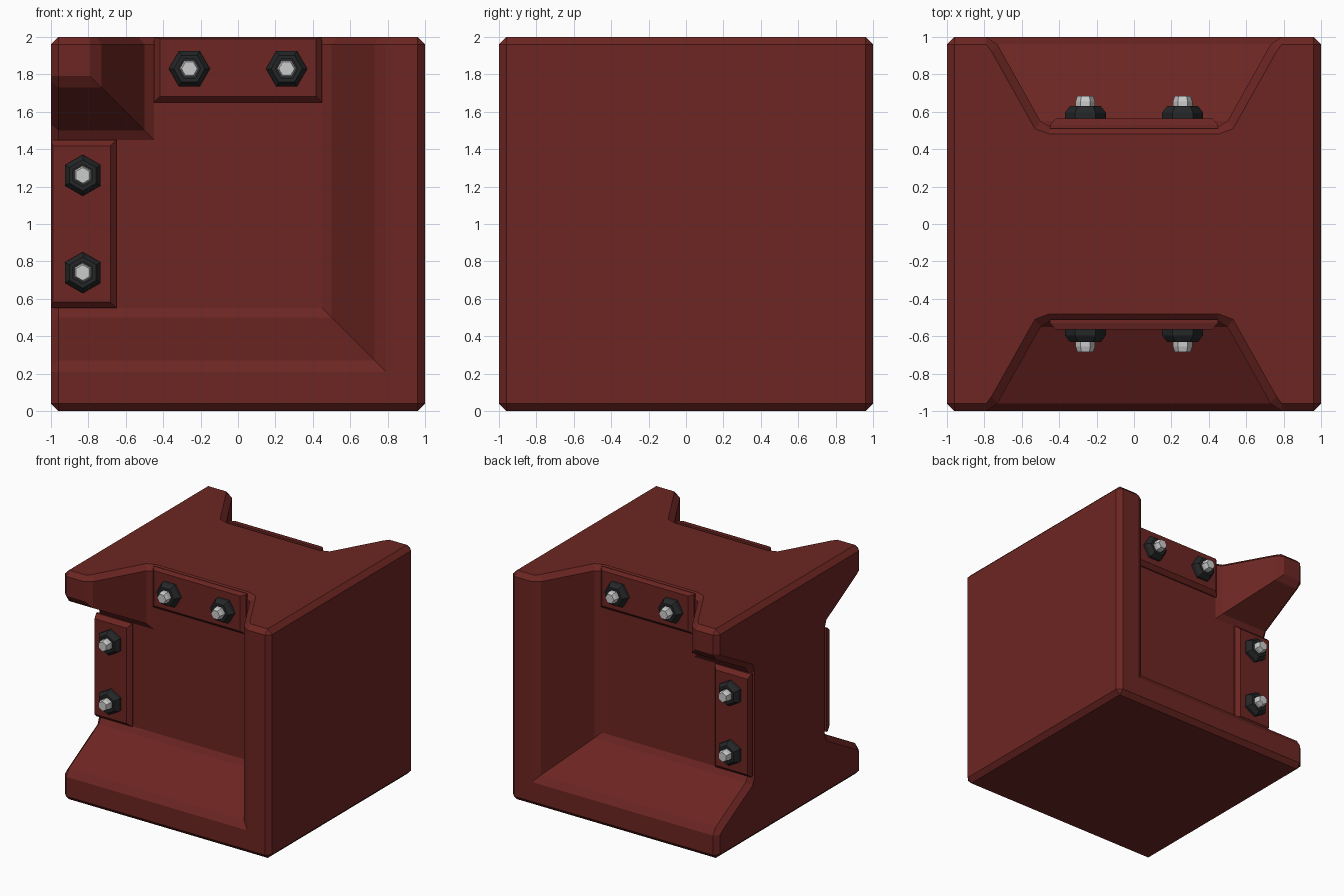
import bpy, bmesh, math
from mathutils import Vector

if "Cube" in bpy.data.objects:
    bpy.data.objects.remove(bpy.data.objects["Cube"])


def material(name, rgb):
    m = bpy.data.materials.new(name)
    m.diffuse_color = (*rgb, 1)
    m.use_nodes = True
    m.node_tree.nodes["Principled BSDF"].inputs["Base Color"].default_value = m.diffuse_color
    return m


RED = material("red_paint", (0.15, 0.019, 0.016))
BLACK = material("black_metal", (0.018, 0.019, 0.02))
STEEL = material("steel", (0.55, 0.55, 0.55))


def finish(name, bm, mat):
    bmesh.ops.recalc_face_normals(bm, faces=bm.faces)
    me = bpy.data.meshes.new(name)
    bm.to_mesh(me)
    bm.free()
    me.materials.append(mat)
    ob = bpy.data.objects.new(name, me)
    bpy.context.collection.objects.link(ob)
    return ob


def loft(name, rings, mat):
    """Join equal-length rings of points and cap both ends."""
    bm = bmesh.new()
    vs = [[bm.verts.new(p) for p in r] for r in rings]
    n = len(vs[0])
    for a, b in zip(vs, vs[1:]):
        for i in range(n):
            bm.faces.new((a[i], a[(i + 1) % n], b[(i + 1) % n], b[i]))
    bm.faces.new(vs[0])
    bm.faces.new(vs[-1])
    return finish(name, bm, mat)


# Recess profile: distance from the centre -> depth of the surface
C = 0.04
DEPTH = {0.45: 0.52, 0.50: 0.55, 0.73: 0.96, 0.79: 1.0, 0.96: 1.0}
COORDS = [-t for t in reversed(DEPTH)] + list(DEPTH)
N = len(COORDS)


def prof(t):
    return DEPTH.get(t, 0.52)


def height(x, z):
    # right rib, bottom rib, and the upper left corner block
    return max(prof(x), prof(-z), min(prof(-x), prof(z)))


def shifted(t):
    return t + math.copysign(0.03, t) if abs(t) in (0.5, 0.73) else t


def half(bm, s):
    """One recessed face with its chamfer; returns the outer ring."""
    g = [[bm.verts.new((x, s * height(x, z), z + 1)) for z in COORDS] for x in COORDS]
    for i in range(N - 1):
        for j in range(N - 1):
            a, b, c, d = g[i][j], g[i + 1][j], g[i + 1][j + 1], g[i][j + 1]
            bm.faces.new((a, b, d))
            bm.faces.new((b, c, d))
    r = range(N)
    sides = [([(i, 0) for i in r], (0, -1)), ([(N - 1, j) for j in r], (1, 0)),
             ([(i, N - 1) for i in reversed(r)], (0, 1)), ([(0, j) for j in reversed(r)], (-1, 0))]
    inner, ring = [], []
    for cells, (dx, dz) in sides:
        for i, j in cells:
            x, z = COORDS[i], COORDS[j]
            y = s * (height(x, z) - C)
            px = dx if dx else shifted(x)
            pz = dz if dz else shifted(z)
            inner.append(g[i][j])
            ring.append(bm.verts.new((px, y, pz + 1)))
    n = len(ring)
    for k in range(n):
        m = (k + 1) % n
        if inner[k] == inner[m]:
            bm.faces.new((inner[k], ring[m], ring[k]))
        else:
            bm.faces.new((inner[k], inner[m], ring[m], ring[k]))
    return ring


# Body: two mirrored recessed faces joined by the side walls
bm = bmesh.new()
f, b = half(bm, -1), half(bm, 1)
for k in range(len(f)):
    m = (k + 1) % len(f)
    bm.faces.new((f[k], f[m], b[m], b[k]))
bmesh.ops.recalc_face_normals(bm, faces=bm.faces)
bmesh.ops.dissolve_limit(bm, angle_limit=0.005, verts=bm.verts, edges=bm.edges)
finish("block_body", bm, RED)


def rect(x0, x1, z0, z1, y):
    return [(x0, y, z0), (x1, y, z0), (x1, y, z1), (x0, y, z1)]


def hexagon(x, z, r, y, turn):
    return [(x + r * math.cos(k * math.pi / 3 + turn), y,
             z + r * math.sin(k * math.pi / 3 + turn)) for k in range(6)]


def bolt(x, z, s, turn, label):
    # chamfered nut and the threaded end standing out of it
    loft("nut_" + label, [hexagon(x, z, r, s * y, turn) for r, y in
                          ((0.11, 0.55), (0.11, 0.595), (0.083, 0.63), (0.06, 0.63), (0.06, 0.62))], BLACK)
    loft("bolt_" + label, [hexagon(x, z, r, s * y, turn) for r, y in
                           ((0.052, 0.60), (0.052, 0.655), (0.042, 0.685))], STEEL)


for s, side in ((-1, "front"), (1, "back")):
    # Bevelled mounting plates
    loft("top_plate_" + side, [rect(-0.45, 0.45, 1.65, 2.0, s * 0.51),
                               rect(-0.45, 0.45, 1.65, 2.0, s * 0.53),
                               rect(-0.417, 0.417, 1.683, 1.99, s * 0.565)], RED)
    loft("left_plate_" + side, [rect(-1.0, -0.65, 0.55, 1.45, s * 0.51),
                                rect(-1.0, -0.65, 0.55, 1.45, s * 0.53),
                                rect(-0.99, -0.683, 0.583, 1.417, s * 0.565)], RED)
    for k in (-1, 1):
        bolt(0.26 * k, 1.83, s, 0, f"top_{side}_{k}")
        bolt(-0.83, 1 + 0.26 * k, s, math.pi / 6, f"left_{side}_{k}")
